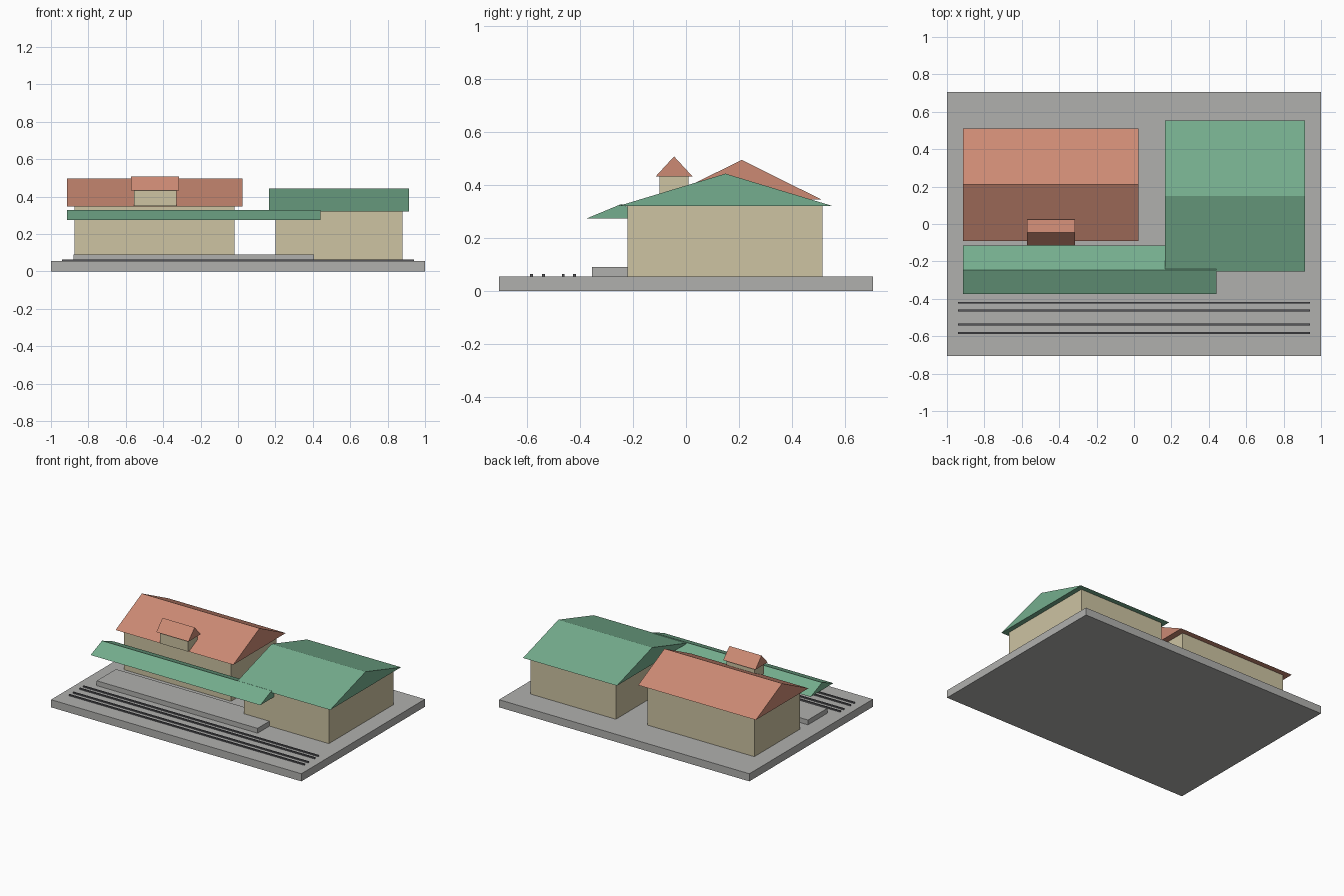
import bpy, bmesh

cube = bpy.data.objects.get("Cube")
if cube:
    bpy.data.objects.remove(cube, do_unlink=True)


def linear(c):
    c /= 255
    return c / 12.92 if c <= 0.04045 else ((c + 0.055) / 1.055) ** 2.4


def material(name, r, g, b):
    m = bpy.data.materials.new(name)
    m.use_nodes = True
    colour = (linear(r), linear(g), linear(b), 1)
    m.diffuse_color = colour
    m.node_tree.nodes["Principled BSDF"].inputs["Base Color"].default_value = colour
    return m


concrete = material("concrete grey", 176, 176, 174)
sand = material("sand wall", 205, 195, 162)
red = material("terracotta red", 204, 138, 116)
green = material("roof green", 117, 174, 142)
steel = material("rail steel", 88, 88, 92)


def extrude_profile(name, profile, x0, x1, mat):
    """Solid with a (y, z) profile running from x0 to x1."""
    bm = bmesh.new()
    face = bm.faces.new([bm.verts.new((x0, y, z)) for y, z in profile])
    ext = bmesh.ops.extrude_face_region(bm, geom=[face])
    moved = [v for v in ext["geom"] if isinstance(v, bmesh.types.BMVert)]
    bmesh.ops.translate(bm, verts=moved, vec=(x1 - x0, 0, 0))
    bmesh.ops.recalc_face_normals(bm, faces=bm.faces)
    mesh = bpy.data.meshes.new(name)
    bm.to_mesh(mesh)
    bm.free()
    mesh.materials.append(mat)
    obj = bpy.data.objects.new(name, mesh)
    bpy.context.collection.objects.link(obj)
    return obj


def box(name, x, y, z, mat):
    profile = [(y[0], z[0]), (y[1], z[0]), (y[1], z[1]), (y[0], z[1])]
    return extrude_profile(name, profile, *x, mat)


def gable_roof(name, x, y, eave, ridge, mat):
    profile = [(y[0], eave), (y[1], eave), (sum(y) / 2, ridge)]
    return extrude_profile(name, profile, *x, mat)


GROUND = 0.055

# Ground slab and platform
box("ground_slab", (-1, 1), (-0.705, 0.705), (0, GROUND), concrete)
box("platform", (-0.88, 0.405), (-0.355, -0.135), (GROUND, 0.09), concrete)

# Two railway tracks
for i, y in enumerate((-0.583, -0.538, -0.463, -0.421)):
    box(f"rail_{i + 1}", (-0.94, 0.94), (y - 0.005, y + 0.005), (GROUND, 0.064), steel)

# Main hall with red roof
box("main_hall_walls", (-0.875, -0.02), (-0.05, 0.47), (GROUND, 0.347), sand)
gable_roof("main_hall_roof", (-0.915, 0.025), (-0.09, 0.51), 0.346, 0.495, red)

# Small dormer on the front slope
box("dormer_walls", (-0.555, -0.33), (-0.10, 0.01), (0.35, 0.433), sand)
gable_roof("dormer_roof", (-0.572, -0.315), (-0.115, 0.025), 0.432, 0.508, red)

# Side hall with green roof
box("side_hall_walls", (0.2, 0.88), (-0.22, 0.515), (GROUND, 0.322), sand)
gable_roof("side_hall_roof", (0.165, 0.915), (-0.255, 0.553), 0.321, 0.443, green)

# Platform canopy
gable_roof("platform_canopy", (-0.915, 0.44), (-0.375, -0.115), 0.274, 0.328, green)
